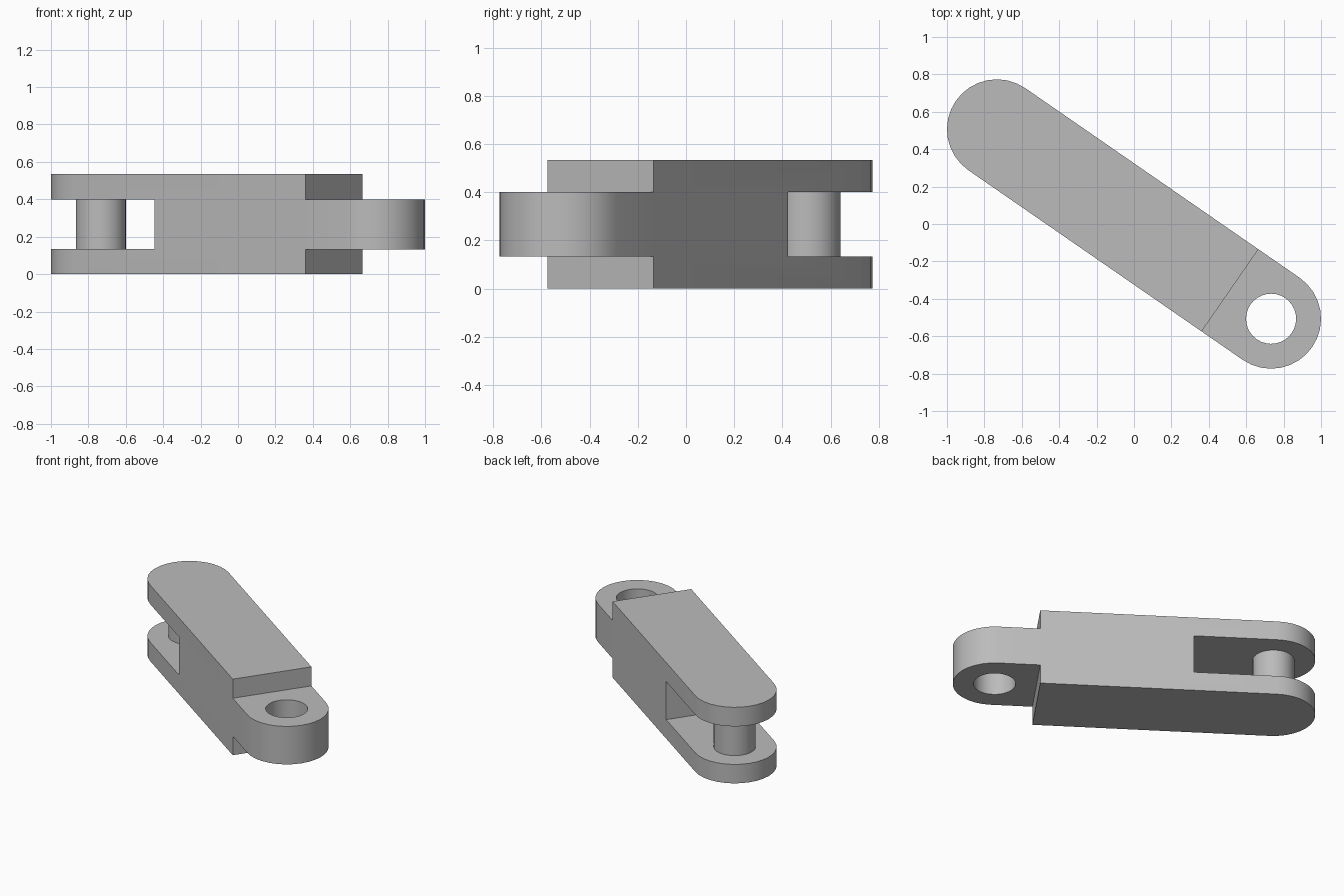
import bpy, bmesh, math
from mathutils import Matrix

cube = bpy.data.objects.get("Cube")
if cube:
    bpy.data.objects.remove(cube, do_unlink=True)

R = 0.267            # half width and end radius
HALF = 0.891         # half distance between pin and hole
HEIGHT = 0.534
LOW, HIGH = 0.133, 0.40
PIN_R = 0.134
SIDES = 32
TURN = Matrix.Rotation(math.radians(-34.65), 4, "Z")

grey = bpy.data.materials.new("plain_grey")
grey.use_nodes = True
color = (0.5, 0.5, 0.5, 1)
grey.diffuse_color = color
grey.node_tree.nodes["Principled BSDF"].inputs["Base Color"].default_value = color


def prism(name, outline, z0, z1):
    """Extrude a flat outline between two heights, turned onto the link's axis."""
    bm = bmesh.new()
    base = bm.faces.new([bm.verts.new((x, y, z0)) for x, y in outline])
    top = bmesh.ops.extrude_face_region(bm, geom=[base])["geom"]
    moved = [v for v in top if isinstance(v, bmesh.types.BMVert)]
    bmesh.ops.translate(bm, verts=moved, vec=(0, 0, z1 - z0))
    bmesh.ops.recalc_face_normals(bm, faces=bm.faces)
    bm.transform(TURN)
    mesh = bpy.data.meshes.new(name)
    bm.to_mesh(mesh)
    bm.free()
    mesh.materials.append(grey)
    obj = bpy.data.objects.new(name, mesh)
    bpy.context.collection.objects.link(obj)
    return obj


def arc(cx, radius, start, sweep, steps):
    angles = [start + sweep * i / steps for i in range(steps + 1)]
    return [(cx + radius * math.cos(a), radius * math.sin(a)) for a in angles]


def circle(cx, radius):
    return arc(cx, radius, 0, math.tau, SIDES)[:-1]


def block(x0, x1):
    return [(x0, -1), (x1, -1), (x1, 1), (x0, 1)]


def activate(obj):
    bpy.ops.object.select_all(action="DESELECT")
    obj.select_set(True)
    bpy.context.view_layer.objects.active = obj


# Link body: a bar with two rounded ends
half = SIDES // 2
outline = (arc(HALF, R, -math.pi / 2, math.pi, half)
           + arc(-HALF, R, math.pi / 2, math.pi, half))
body = prism("link_body", outline, 0, HEIGHT)

# Fork slot, the steps above and below the tongue, and the tongue hole
step = HALF - R
cutters = [
    prism("slot_cutter", block(-2, -HALF + 2 * R), LOW, HIGH),
    prism("upper_step_cutter", block(step, 2), HIGH, 1),
    prism("lower_step_cutter", block(step, 2), -1, LOW),
    prism("hole_cutter", circle(HALF, PIN_R), -1, 1),
]
activate(body)
for cutter in cutters:
    cutter.hide_render = True
    cut = body.modifiers.new(cutter.name, "BOOLEAN")
    cut.operation = "DIFFERENCE"
    cut.solver = "EXACT"
    cut.object = cutter
    bpy.ops.object.modifier_apply(modifier=cut.name)
    bpy.data.objects.remove(cutter, do_unlink=True)

# Pin across the fork
pin = prism("fork_pin", circle(-HALF, PIN_R), LOW - 0.02, HIGH + 0.02)

for obj in (body, pin):
    activate(obj)
    bpy.ops.object.shade_smooth_by_angle(angle=math.radians(30))
